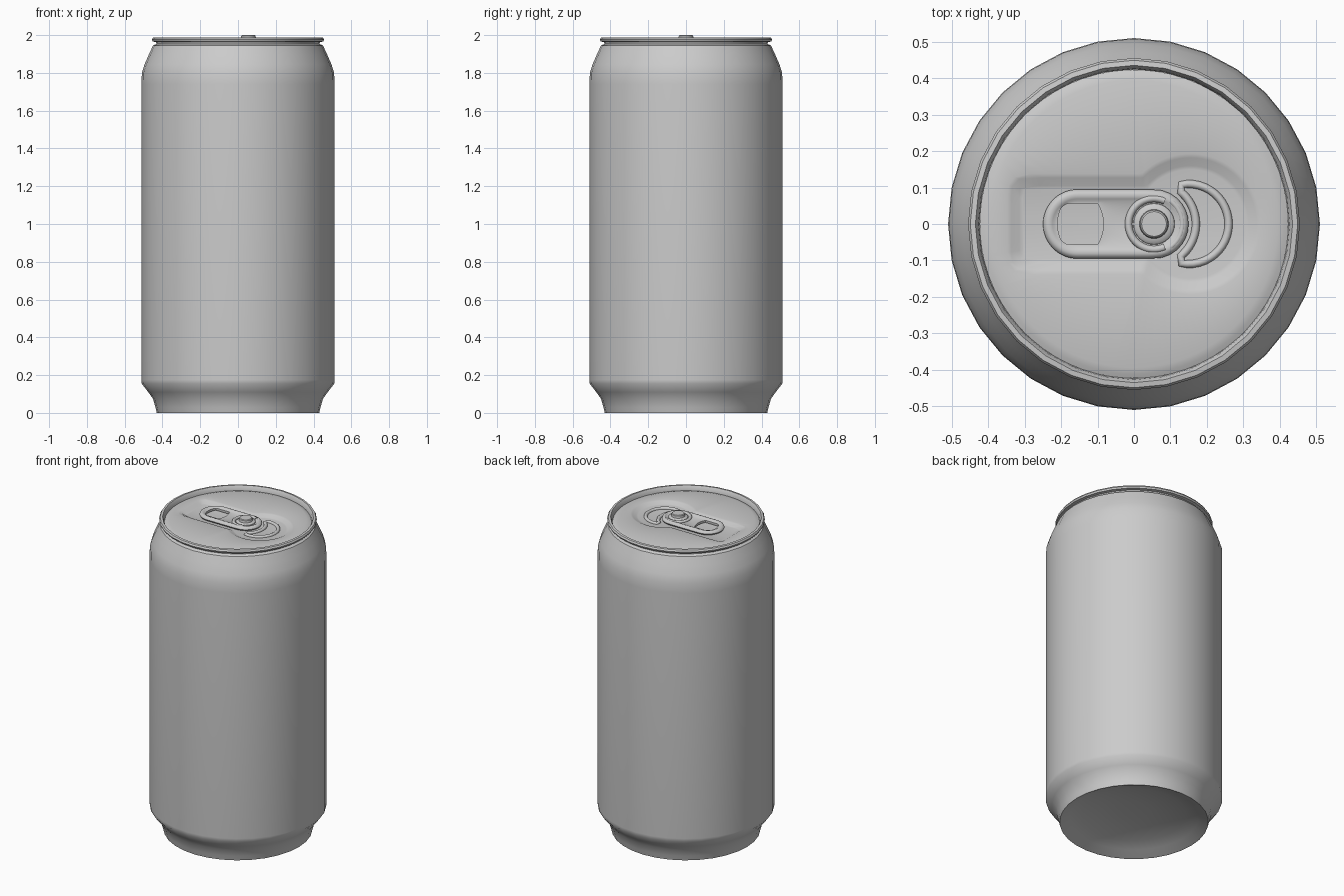
import bpy, bmesh
from math import sin, cos, pi, radians, hypot

if "Cube" in bpy.data.objects:
    bpy.data.objects.remove(bpy.data.objects["Cube"])


def finish(name, bm, angle=35):
    bmesh.ops.recalc_face_normals(bm, faces=bm.faces)
    me = bpy.data.meshes.new(name)
    bm.to_mesh(me)
    bm.free()
    me.shade_smooth()
    me.set_sharp_from_angle(angle=radians(angle))
    ob = bpy.data.objects.new(name, me)
    bpy.context.collection.objects.link(ob)
    return ob


def loft(name, rings, fill_first=False, fill_last=False, closed=False, angle=35):
    """Skin a stack of equally sized point rings."""
    bm = bmesh.new()
    loops = [[bm.verts.new(p) for p in ring] for ring in rings]
    pairs = list(zip(loops, loops[1:]))
    if closed:
        pairs.append((loops[-1], loops[0]))
    for a, b in pairs:
        n = len(a)
        for i in range(n):
            j = (i + 1) % n
            bm.faces.new((a[i], a[j], b[j], b[i]))
    if fill_first:
        bm.faces.new(loops[0])
    if fill_last:
        bm.faces.new(loops[-1])
    return finish(name, bm, angle)


def circle(r, z, n=32, cx=0.0):
    return [(cx + r * cos(2 * pi * i / n), r * sin(2 * pi * i / n), z) for i in range(n)]


def outline(dist, offset, z, cx, n=96):
    """Ring where the distance field equals offset, found along rays from cx."""
    ring = []
    for i in range(n):
        c, s = cos(2 * pi * i / n), sin(2 * pi * i / n)
        lo, hi = 0.0, 0.6
        for _ in range(30):
            mid = (lo + hi) / 2
            if dist(cx + mid * c, mid * s) < offset:
                lo = mid
            else:
                hi = mid
        ring.append((cx + lo * c, lo * s, z))
    return ring


def tube(name, pts, radius, cyclic=True):
    cu = bpy.data.curves.new(name, 'CURVE')
    cu.dimensions = '3D'
    cu.bevel_depth = radius
    cu.bevel_resolution = 3
    cu.use_fill_caps = True
    sp = cu.splines.new('POLY')
    sp.points.add(len(pts) - 1)
    for p, co in zip(sp.points, pts):
        p.co = (*co, 1)
    sp.use_cyclic_u = cyclic
    ob = bpy.data.objects.new(name, cu)
    bpy.context.collection.objects.link(ob)


def arc(cx, r, a0, a1, z, n=24):
    return [(cx + r * cos(radians(a0 + (a1 - a0) * i / n)),
             r * sin(radians(a0 + (a1 - a0) * i / n)), z) for i in range(n + 1)]


# can body: domed base, wall, shoulder and rolled rim
profile = [(0.10, 0.078), (0.20, 0.068), (0.30, 0.049), (0.37, 0.028), (0.42, 0.003),
           (0.43, 0.0), (0.437, 0.03), (0.45, 0.075), (0.475, 0.11), (0.51, 0.155),
           (0.511, 0.175), (0.511, 1.74), (0.509, 1.80), (0.495, 1.845), (0.473, 1.895),
           (0.45, 1.945), (0.432, 1.953), (0.434, 1.963), (0.452, 1.966), (0.456, 1.976),
           (0.45, 1.986), (0.436, 1.988), (0.428, 1.975), (0.425, 1.955)]
loft("can_body", [circle(r, z) for r, z in profile], fill_first=True, angle=40)

# lid with a keyhole-shaped recess
RX = 0.155


def recess(x, y):
    dx, dy = abs(x + 0.06) - 0.24, abs(y) - 0.09
    slot = hypot(max(dx, 0), max(dy, 0)) + min(max(dx, dy), 0) - 0.045
    return min(slot, hypot(x - RX, y) - 0.19)


def disc(x, y):
    return hypot(x, y)


loft("lid", [outline(disc, 0.424, 1.958, 0.05), outline(disc, 0.412, 1.963, 0.05),
             outline(disc, 0.395, 1.968, 0.05),
             outline(recess, 0.003, 1.968, 0.05), outline(recess, -0.008, 1.965, 0.05),
             outline(recess, -0.03, 1.953, 0.05), outline(recess, -0.04, 1.951, 0.05)],
     fill_last=True, angle=50)

# raised bead around the drinking opening
tube("opening_bead", arc(0.15, 0.11, -100, 100, 1.951)
     + arc(0.055, 0.115, 50, -50, 1.951), 0.011)

# pull tab plate with finger hole
HX = -0.147


def tab(x, y):
    return hypot(x - min(max(x, -0.155), 0.055), y) - 0.095


def hole(x, y):
    return max(abs(y) - 0.055, abs(x - HX) + 5 * y * y - 0.063)


loft("pull_tab", [outline(tab, -0.006, 1.956, HX), outline(tab, 0.0, 1.965, HX),
                  outline(tab, -0.004, 1.975, HX), outline(tab, -0.014, 1.980, HX),
                  outline(tab, -0.026, 1.977, HX), outline(tab, -0.032, 1.972, HX),
                  outline(hole, 0.0, 1.972, HX), outline(hole, 0.0, 1.958, HX)],
     closed=True, angle=50)

# split ring around the rivet
tube("rivet_ring", arc(0.055, 0.070, 65, 295, 1.973, 32), 0.010, cyclic=False)
tube("rivet_ring_front", arc(0.055, 0.078, -55, 55, 1.973), 0.008, cyclic=False)

# rivet
rivet = [(0.058, 1.965), (0.056, 1.976), (0.050, 1.981), (0.040, 1.983),
         (0.038, 1.996), (0.034, 2.0)]
loft("rivet", [circle(r, z, 32, 0.055) for r, z in rivet], fill_last=True)
